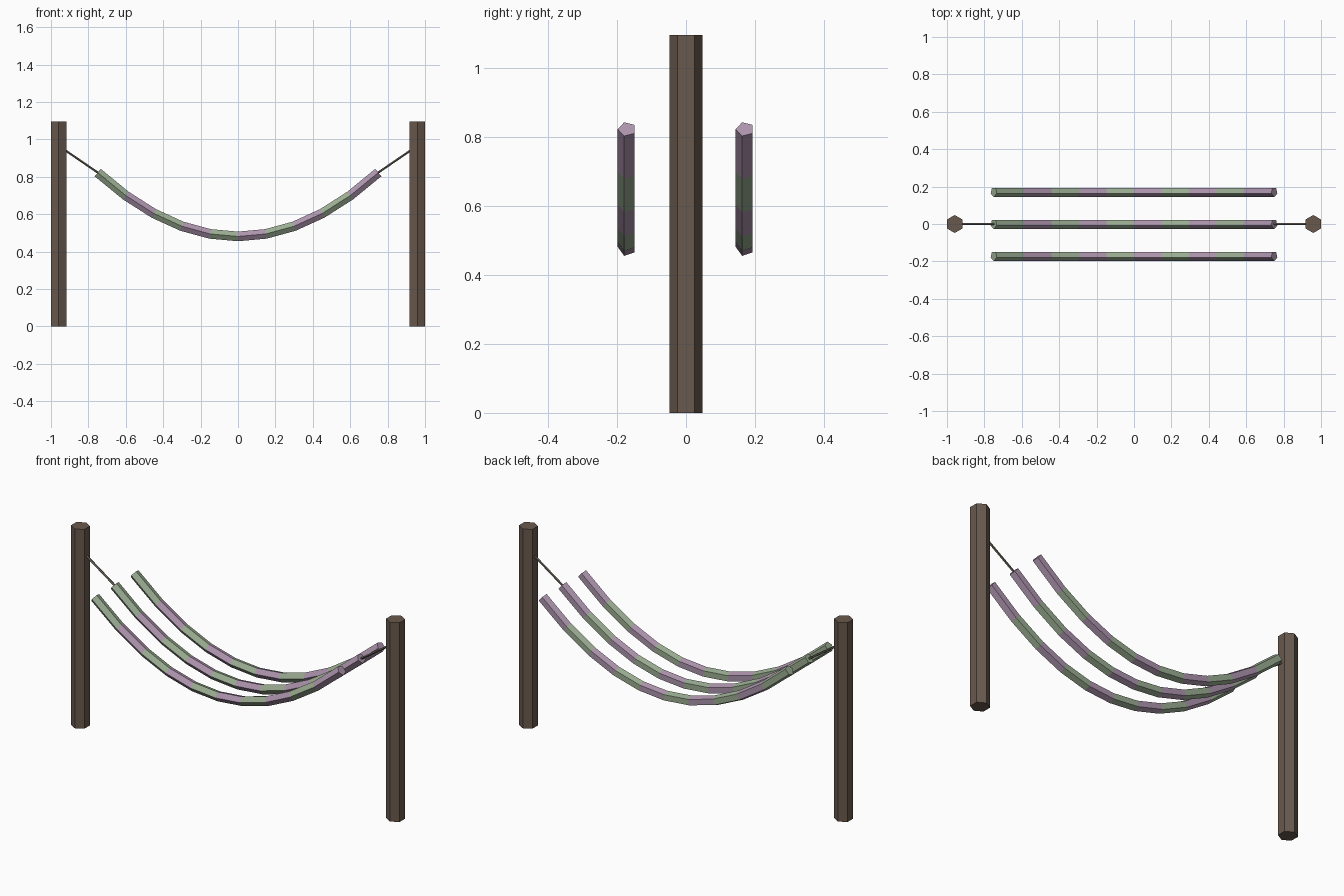
import bpy, bmesh, math
from mathutils import Vector

if "Cube" in bpy.data.objects:
    bpy.data.objects.remove(bpy.data.objects["Cube"])


def material(name, rgb):
    m = bpy.data.materials.new(name)
    m.diffuse_color = (*rgb, 1)
    m.use_nodes = True
    m.node_tree.nodes["Principled BSDF"].inputs["Base Color"].default_value = m.diffuse_color
    return m


WOOD = material("wood", (0.14, 0.10, 0.075))
ROPE = material("rope", (0.16, 0.14, 0.11))
GREEN = material("green_cloth", (0.33, 0.42, 0.29))
PURPLE = material("purple_cloth", (0.42, 0.30, 0.42))


def tube(name, path, radius, sides, mats, start=0.0):
    """Sweep a polygon along a path in the xz plane, alternating materials per segment."""
    bm = bmesh.new()
    rings = []
    pts = [Vector(p) for p in path]
    for i, p in enumerate(pts):
        t = (pts[min(i + 1, len(pts) - 1)] - pts[max(i - 1, 0)]).normalized()
        side = Vector((0, 1, 0))
        up = t.cross(side)
        ring = []
        for k in range(sides):
            a = start + 2 * math.pi * k / sides
            ring.append(bm.verts.new(p + radius * (math.cos(a) * side + math.sin(a) * up)))
        rings.append(ring)
    for i in range(len(rings) - 1):
        for k in range(sides):
            n = (k + 1) % sides
            f = bm.faces.new((rings[i][k], rings[i][n], rings[i + 1][n], rings[i + 1][k]))
            f.material_index = i % len(mats)
    bm.faces.new(rings[0])
    bm.faces.new(rings[-1]).material_index = (len(rings) - 2) % len(mats)
    bmesh.ops.recalc_face_normals(bm, faces=bm.faces)
    me = bpy.data.meshes.new(name)
    bm.to_mesh(me)
    bm.free()
    for m in mats:
        me.materials.append(m)
    ob = bpy.data.objects.new(name, me)
    bpy.context.collection.objects.link(ob)
    return ob


# Sagging cloth strips, pentagonal section with one corner towards the front
def sag(x):
    return 0.481 + 0.607 * x * x


for label, y in (("front", -0.171), ("middle", 0.0), ("back", 0.171)):
    path = [(0.15 * i, y, sag(0.15 * i)) for i in range(-5, 6)]
    tube(f"hammock_strip_{label}", path, 0.027, 5, [GREEN, PURPLE], math.pi)

# Hexagonal posts and the ropes tying the middle strip to them
for label, s in (("left", -1), ("right", 1)):
    x = s * 0.9585
    tube(f"post_{label}", [(x, 0, 0), (x, 0, 1.095)], 0.048, 6, [WOOD])
    tube(f"rope_{label}", [(s * 0.74, 0, 0.816), (s * 0.93, 0, 0.946)],
         0.006, 5, [ROPE], math.pi)
